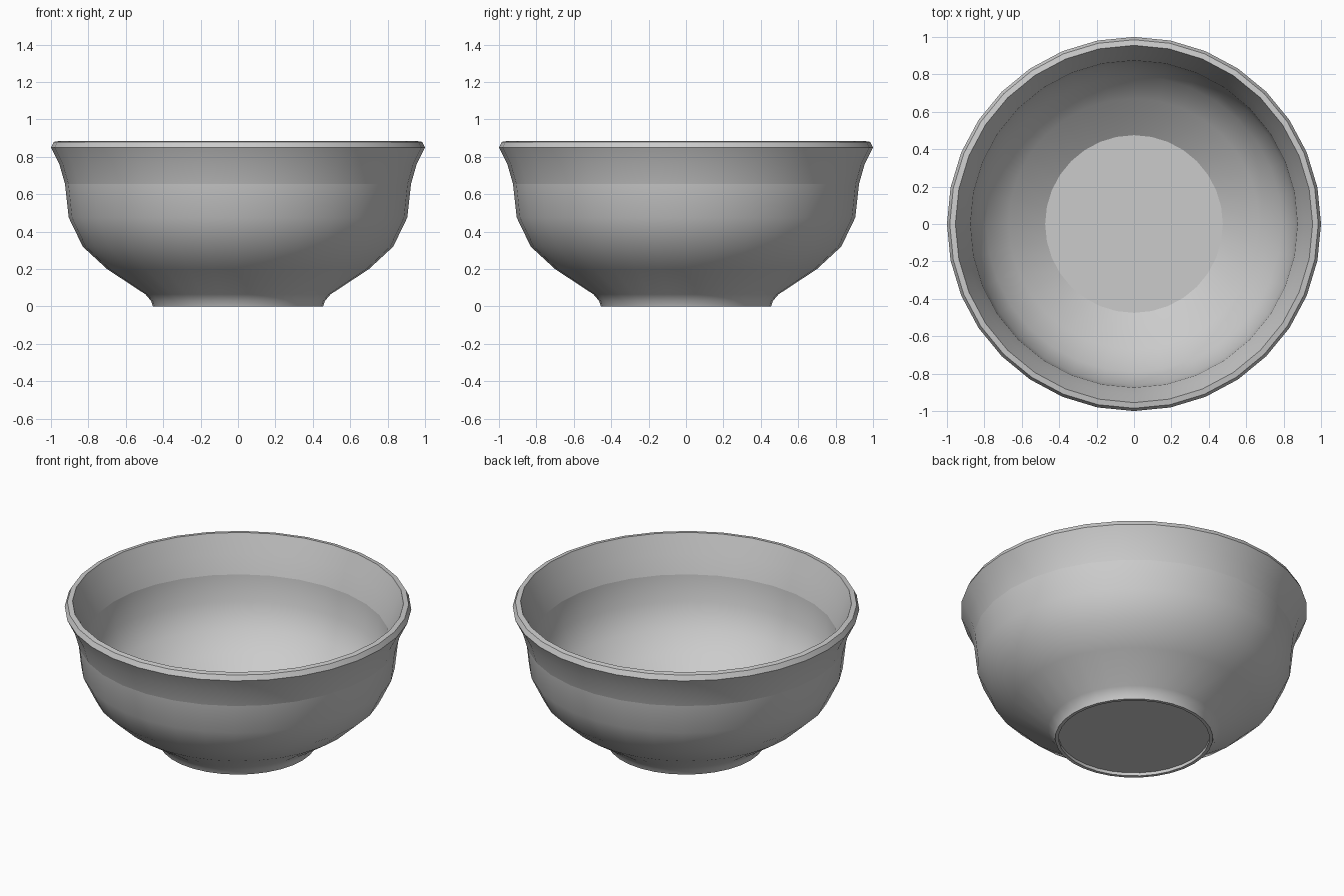
import bpy, bmesh
from math import cos, sin, tau

cube = bpy.data.objects.get("Cube")
if cube:
    bpy.data.objects.remove(cube)

SEGMENTS = 32

grey = bpy.data.materials.new("bowl_grey")
grey.use_nodes = True
colour = (0.6, 0.6, 0.6, 1)
grey.diffuse_color = colour
grey.node_tree.nodes["Principled BSDF"].inputs["Base Color"].default_value = colour

# Profile as (radius, height): recessed base, foot, outer wall, rim, inner wall, floor
PROFILE = [(0.435, 0.02), (0.435, 0), (0.455, 0), (0.465, 0.03), (0.495, 0.065),
           (0.70, 0.20), (0.83, 0.32), (0.905, 0.475), (0.925, 0.655),
           (0.955, 0.76), (1, 0.85), (0.985, 0.88), (0.955, 0.885),
           (0.95, 0.87), (0.91, 0.77), (0.875, 0.655), (0.86, 0.49),
           (0.79, 0.345), (0.67, 0.235), (0.475, 0.10)]
SHARP_RINGS = {0, 1, 2, 8, 10, 11, 12, 15, 19}


def lathe(name, profile, sharp):
    """Spin a profile about z and cap both ends."""
    bm = bmesh.new()
    rings = [[bm.verts.new((r * cos(tau * i / SEGMENTS), r * sin(tau * i / SEGMENTS), z))
              for i in range(SEGMENTS)] for r, z in profile]
    for low, high in zip(rings, rings[1:]):
        for i in range(SEGMENTS):
            j = (i + 1) % SEGMENTS
            bm.faces.new((low[i], low[j], high[j], high[i]))
    bm.faces.new(rings[0][::-1])
    bm.faces.new(rings[-1])
    for face in bm.faces:
        face.smooth = True
    for k in sharp:
        for i in range(SEGMENTS):
            bm.edges.get((rings[k][i], rings[k][i - 1])).smooth = False
    bmesh.ops.recalc_face_normals(bm, faces=bm.faces)
    mesh = bpy.data.meshes.new(name)
    bm.to_mesh(mesh)
    bm.free()
    obj = bpy.data.objects.new(name, mesh)
    bpy.context.collection.objects.link(obj)
    mesh.materials.append(grey)
    return obj


lathe("bowl", PROFILE, SHARP_RINGS)
